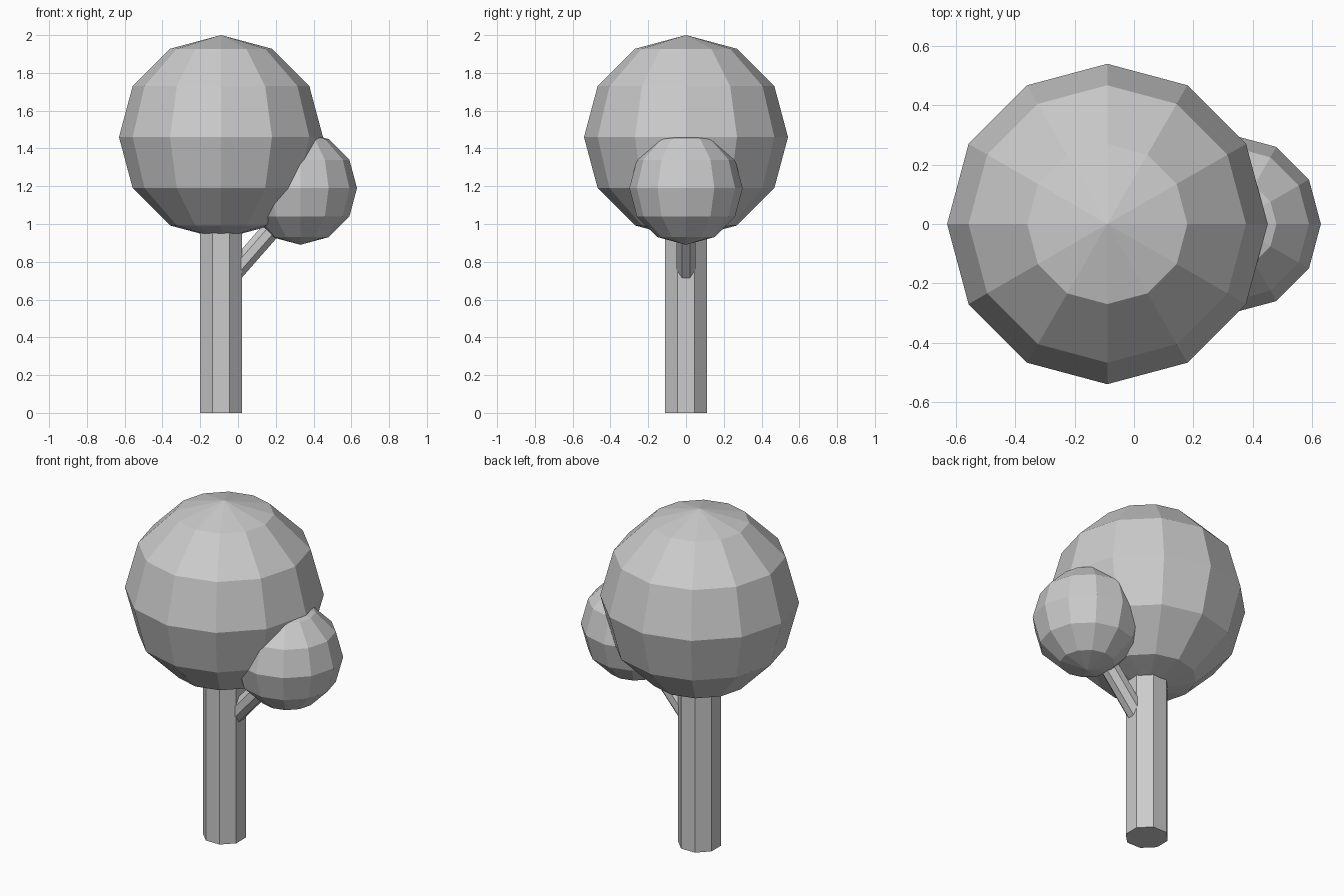
import bpy
from math import radians
from mathutils import Vector

if "Cube" in bpy.data.objects:
    bpy.data.objects.remove(bpy.data.objects["Cube"])


def crown(name, centre, radius):
    """Low-poly ball of foliage."""
    bpy.ops.mesh.primitive_uv_sphere_add(segments=12, ring_count=6,
                                         radius=radius, location=centre)
    bpy.context.object.name = name


def limb(name, start, end, half_width):
    """Eight-sided rod between two points, flat faces towards the axes."""
    start, end = Vector(start), Vector(end)
    axis = end - start
    bpy.ops.mesh.primitive_cylinder_add(
        vertices=8, radius=half_width / 0.9239, depth=axis.length)
    ob = bpy.context.object
    ob.name = name
    # turn half a side so that faces, not corners, point along the axes
    ob.rotation_euler.z = radians(22.5)
    bpy.ops.object.transform_apply(location=False, rotation=True, scale=False)
    # limbs only lean in the x-z plane
    ob.rotation_euler.y = Vector((0, 0, 1)).angle(axis)
    ob.location = (start + end) / 2


# Trunk and side branch
limb("trunk", (-0.09, 0, 0), (-0.09, 0, 1.1), 0.11)
limb("branch", (-0.07, 0, 0.688), (0.26, 0, 1.065), 0.05)

# Foliage
crown("main_crown", (-0.09, 0, 1.46), 0.54)
crown("small_crown", (0.33, 0, 1.19), 0.30)
